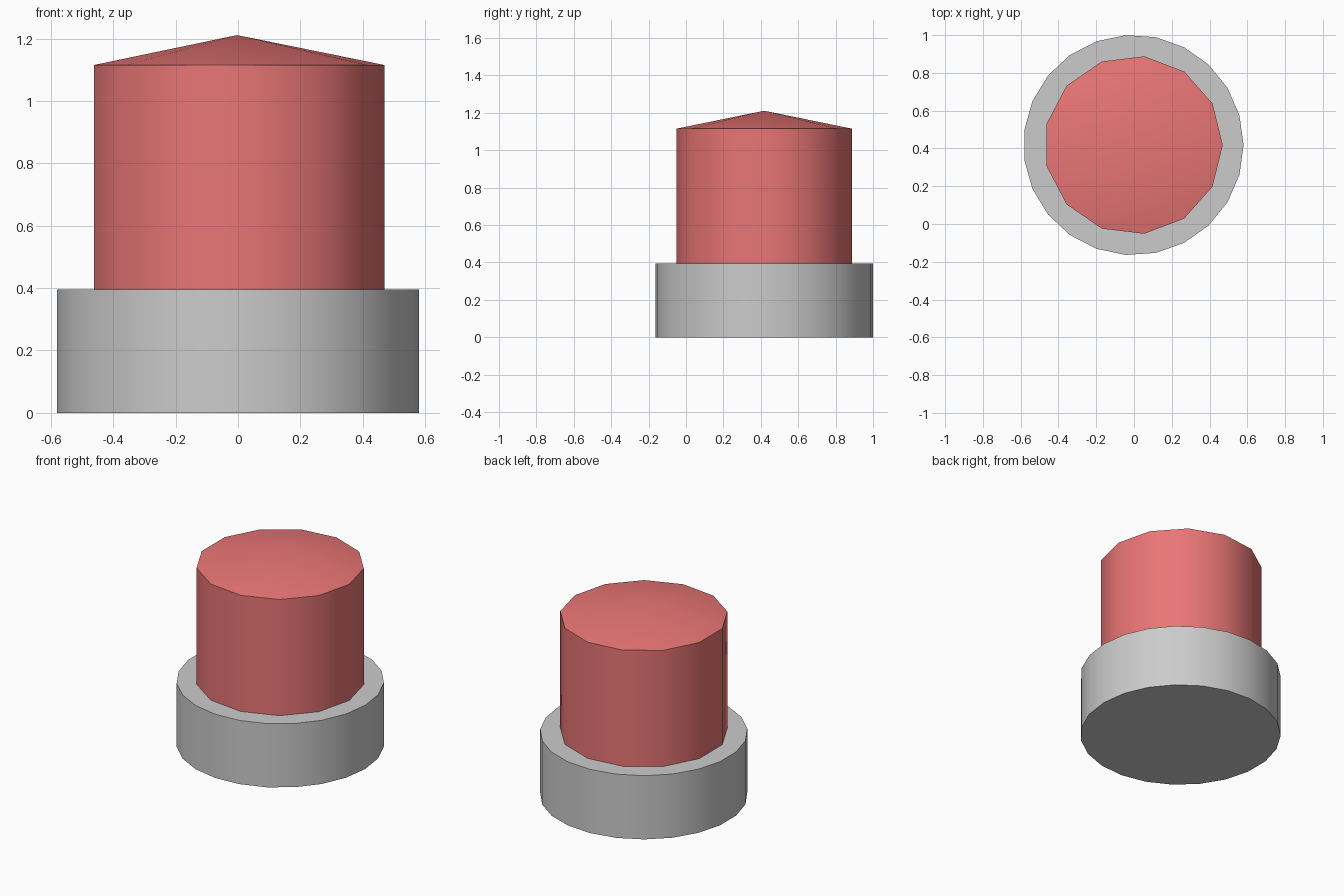
import bpy
import bmesh
from math import cos, sin, pi

if "Cube" in bpy.data.objects:
    bpy.data.objects.remove(bpy.data.objects["Cube"])

CX, CY = -0.003, 0.418


def drum(name, sides, radius, z0, z1, apex=None):
    """Smooth-sided upright drum; flat top, or a shallow cone when apex is given."""
    bm = bmesh.new()
    ring = [(radius * cos(2 * pi * i / sides), radius * sin(2 * pi * i / sides))
            for i in range(sides)]
    low = [bm.verts.new((x, y, z0)) for x, y in ring]
    high = [bm.verts.new((x, y, z1)) for x, y in ring]
    bm.faces.new(low[::-1])
    tip = bm.verts.new((0, 0, apex)) if apex else None
    if not tip:
        bm.faces.new(high)
    for i in range(sides):
        j = (i + 1) % sides
        bm.faces.new((low[i], low[j], high[j], high[i]))
        if tip:
            bm.faces.new((high[i], high[j], tip))
    for f in bm.faces:
        f.smooth = True
    # Keep the rims crisp
    bm.normal_update()
    for e in bm.edges:
        e.smooth = e.calc_face_angle(0) < pi / 6
    mesh = bpy.data.meshes.new(name)
    bm.to_mesh(mesh)
    bm.free()
    obj = bpy.data.objects.new(name, mesh)
    obj.location = (CX, CY, 0)
    bpy.context.collection.objects.link(obj)
    return obj


# Wide grey collar
drum("base_collar", 23, 0.583, 0.0, 0.395)

# Red cap with a shallow conical top
cap = drum("red_button", 13, 0.473, 0.395, 1.115, apex=1.211)
red = bpy.data.materials.new("red")
red.diffuse_color = (0.82, 0.18, 0.18, 1)
red.use_nodes = True
red.node_tree.nodes["Principled BSDF"].inputs["Base Color"].default_value = red.diffuse_color
cap.data.materials.append(red)
